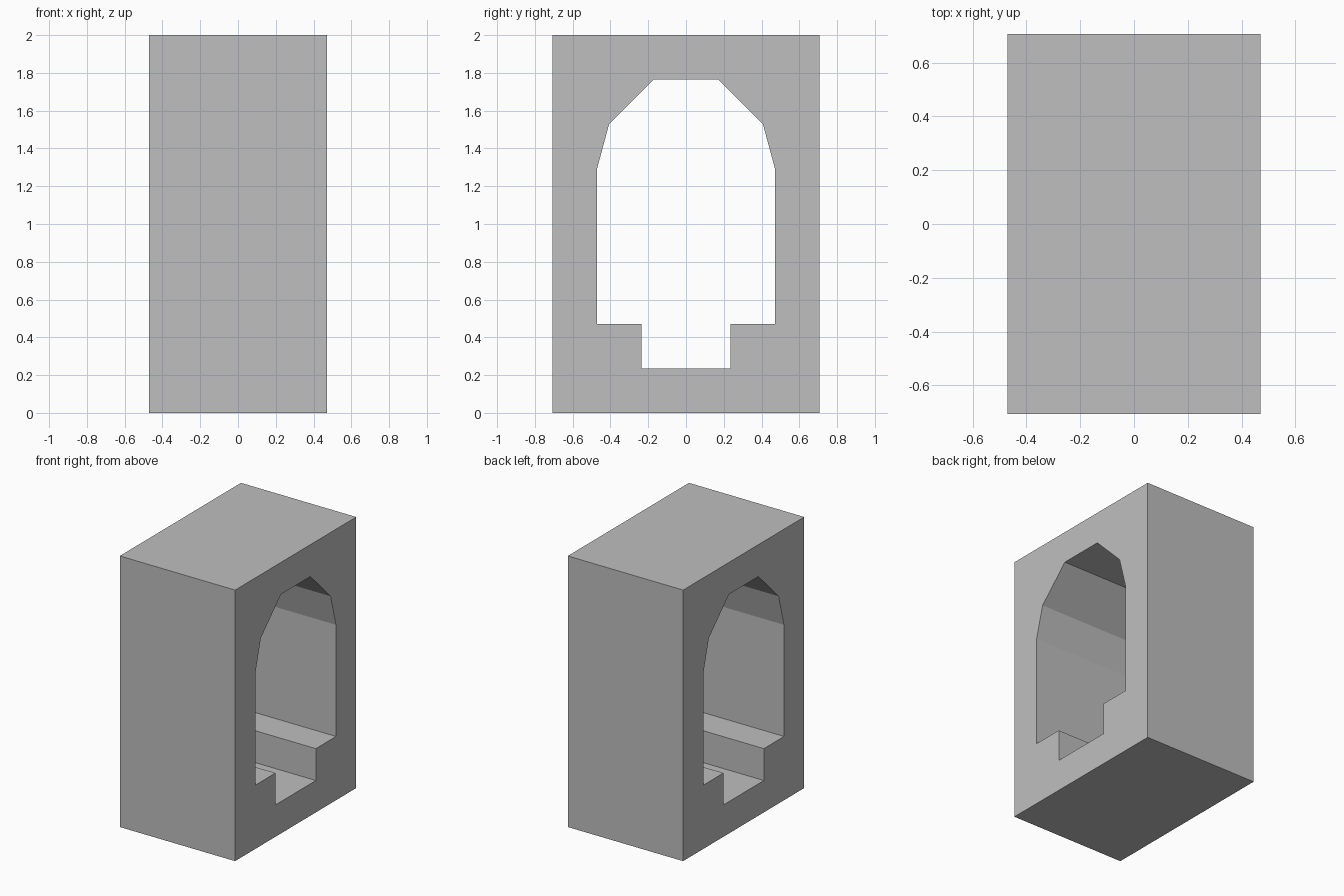
import bpy
import bmesh
from mathutils import Vector

cube = bpy.data.objects.get("Cube")
if cube:
    bpy.data.objects.remove(cube, do_unlink=True)

U = 2 / 8.5            # wall thickness module
HALF_LENGTH = 2 * U

# Single stone colour
stone = bpy.data.materials.new("stone_grey")
stone.use_nodes = True
colour = (0.52, 0.52, 0.52, 1)
stone.diffuse_color = colour
stone.node_tree.nodes["Principled BSDF"].inputs["Base Color"].default_value = colour

# Half cross-section in modules (y, z): outer block, then vault, wall, ledge and channel
section = [
    (0, 0), (3, 0), (3, 8.5), (0, 8.5),
    (0, 7.5), (0.73, 7.5), (1.73, 6.5), (2, 5.5),
    (2, 2), (1, 2), (1, 1), (0, 1),
]

# Extrude the half section along the tunnel
bm = bmesh.new()
face = bm.faces.new([bm.verts.new((-HALF_LENGTH, y * U, z * U)) for y, z in section])
result = bmesh.ops.extrude_face_region(bm, geom=[face], use_keep_orig=True)
moved = [g for g in result["geom"] if isinstance(g, bmesh.types.BMVert)]
bmesh.ops.translate(bm, verts=moved, vec=Vector((2 * HALF_LENGTH, 0, 0)))
bmesh.ops.recalc_face_normals(bm, faces=bm.faces)

# Open the seam so the mirrored half joins cleanly
seam = [f for f in bm.faces if all(abs(v.co.y) < 1e-5 for v in f.verts)]
bmesh.ops.delete(bm, geom=seam, context="FACES")

mesh = bpy.data.meshes.new("tunnel_block")
bm.to_mesh(mesh)
bm.free()
mesh.materials.append(stone)
block = bpy.data.objects.new("tunnel_block", mesh)
bpy.context.collection.objects.link(block)

# Mirror across the tunnel centre
mirror = block.modifiers.new("mirror_half", "MIRROR")
mirror.use_axis = (False, True, False)
mirror.use_clip = True
